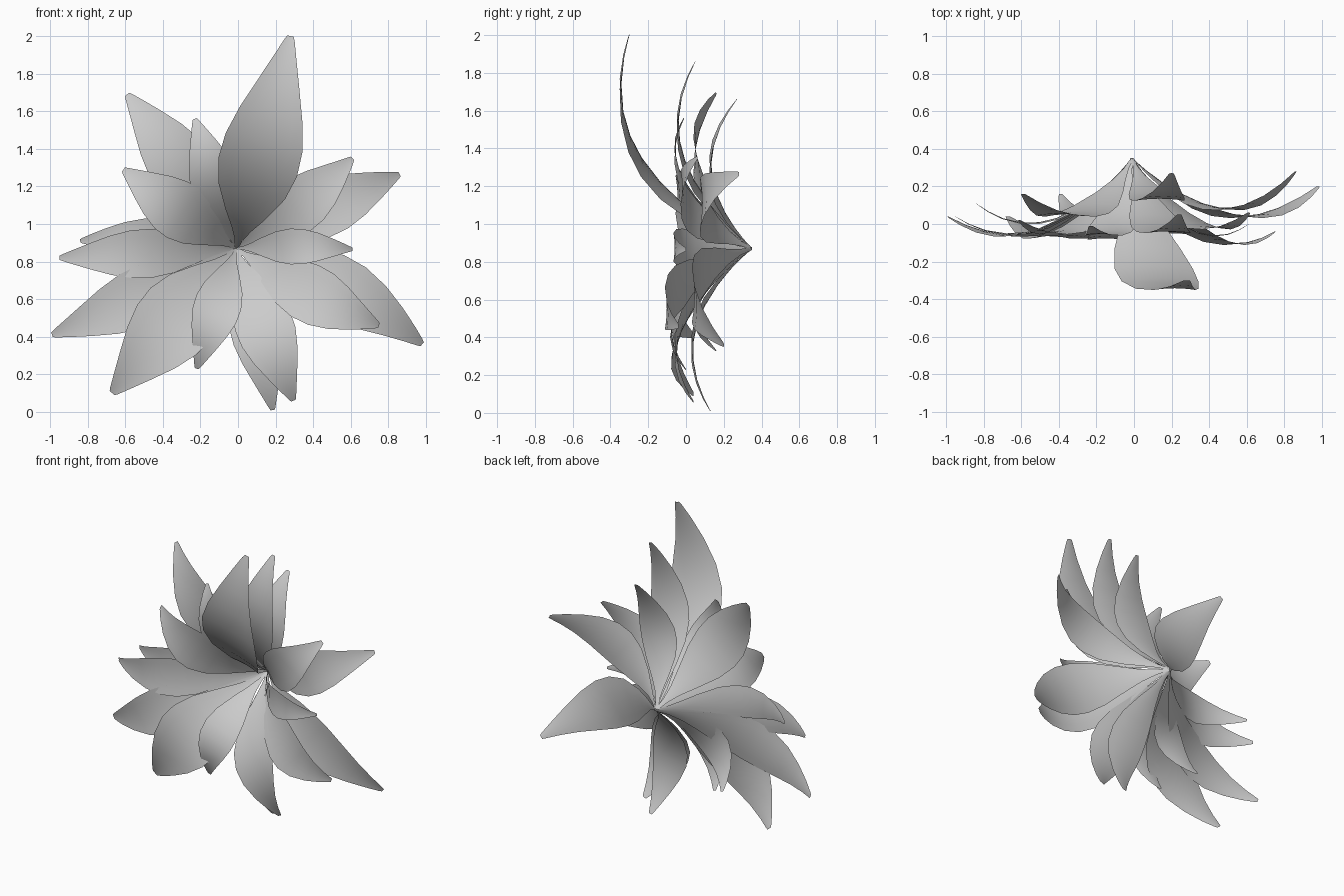
import bpy, bmesh
from mathutils import Vector

if "Cube" in bpy.data.objects:
    bpy.data.objects.remove(bpy.data.objects["Cube"])

BASE = Vector((-0.01, 0.35, 0.87))
# width profile along the petal: (position, fraction of full width)
PROFILE = [(0, .05), (.06, .10), (.13, .25), (.22, .51), (.35, .85), (.47, 1), (.58, .98),
           (.7, .80), (.82, .53), (.92, .29), (.985, .13), (1, .08)]
T_MID = 0.55
COLS = 6

# each petal: middle point, tip point, full width
PETALS = [
    ((.13, -.28, 1.40), (.28, -.30, 2.00), .43),
    ((.15, -.03, 1.40), (.24, .05, 1.86), .30),
    ((.13, .13, 1.30), (.20, .27, 1.66), .28),
    ((-.32, .05, 1.33), (-.59, .16, 1.69), .34),
    ((-.13, -.03, 1.25), (-.23, -.01, 1.56), .26),
    ((-.34, -.03, 1.09), (-.61, .02, 1.29), .31),
    ((-.48, .01, .92), (-.84, .11, .91), .22),
    ((-.54, -.04, .84), (-.95, .04, .82), .26),
    ((-.54, -.05, .60), (-.99, .04, .41), .32),
    ((-.36, -.06, .46), (-.67, .04, .10), .42),
    ((-.25, .05, .58), (-.39, .16, .33), .24),
    ((-.12, -.06, .53), (-.22, .00, .23), .25),
    ((.10, .04, .41), (.185, .13, .01), .27),
    ((.155, -.04, .42), (.295, .04, .06), .31),
    ((.42, -.08, .61), (.75, -.04, .46), .31),
    ((.57, .04, .64), (.98, .20, .36), .34),
    ((.33, -.04, .88), (.61, .00, .865), .19),
    ((.50, .08, 1.10), (.86, .28, 1.265), .30),
    ((.35, -.01, 1.12), (.61, .06, 1.35), .29),
]


def midrib(t, mid, tip):
    """Parabola through base, middle and tip, with its tangent."""
    m = T_MID
    p = (BASE * ((t - m) * (t - 1) / m) + mid * (t * (t - 1) / (m * (m - 1)))
         + tip * (t * (t - m) / (1 - m)))
    d = (BASE * ((2 * t - m - 1) / m) + mid * ((2 * t - 1) / (m * (m - 1)))
         + tip * ((2 * t - m) / (1 - m)))
    return p, d.normalized()


def make_petal(name, mid, tip, width):
    mid, tip = Vector(mid), Vector(tip)
    bm = bmesh.new()
    rows = []
    for t, w in PROFILE:
        p, d = midrib(t, mid, tip)
        side = d.cross(Vector((0, -1, 0))).normalized()
        normal = side.cross(d).normalized()
        if normal.y > 0:
            normal = -normal
        half = width * w / 2
        row = []
        for i in range(COLS + 1):
            s = 2 * i / COLS - 1
            row.append(bm.verts.new(p + side * half * s
                                    + normal * half * .08 * (s * s - .4)))
        rows.append(row)
    for a, b in zip(rows, rows[1:]):
        for i in range(COLS):
            bm.faces.new((a[i], a[i + 1], b[i + 1], b[i]))
    bmesh.ops.recalc_face_normals(bm, faces=bm.faces[:])
    for f in bm.faces:
        f.smooth = True
    mesh = bpy.data.meshes.new(name)
    bm.to_mesh(mesh)
    bm.free()
    obj = bpy.data.objects.new(name, mesh)
    bpy.context.collection.objects.link(obj)


# flower of petals radiating from one point at the back
for n, (mid, tip, width) in enumerate(PETALS, 1):
    make_petal(f"petal_{n:02d}", mid, tip, width)
